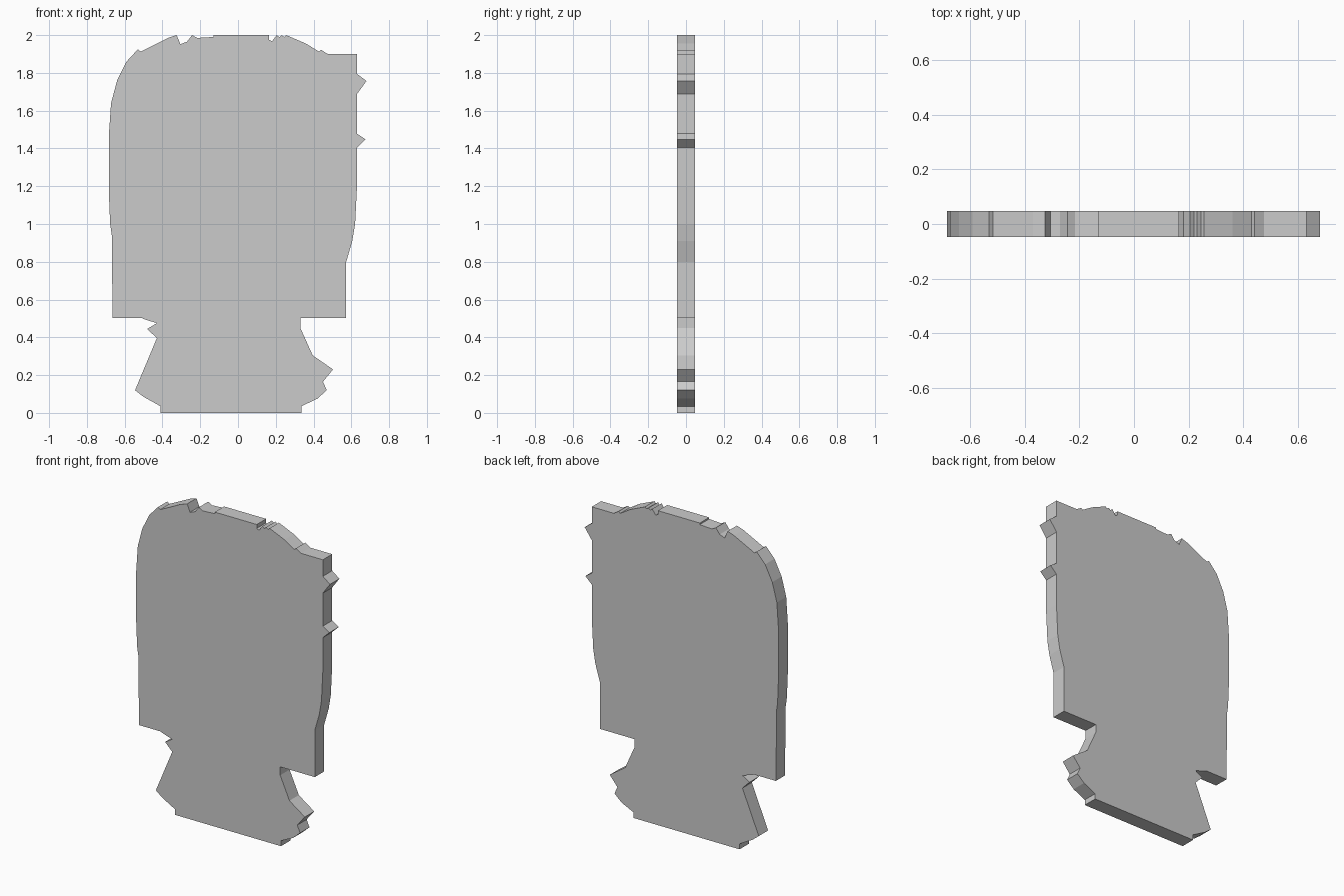
import bpy
import bmesh

HALF = 0.047  # half plate thickness

# Outline (x, z), clockwise from the bottom left
left_foot = [(-.41, 0), (-.41, .035), (-.50, .085), (-.545, .12), (-.43, .395),
             (-.48, .445), (-.43, .475), (-.50, .497), (-.51, .503)]
left_side = [(-.665, .503), (-.665, .67), (-.668, .72), (-.668, .94), (-.677, 1.0),
             (-.683, 1.15), (-.683, 1.48), (-.672, 1.64), (-.64, 1.76), (-.59, 1.86)]
crown = [(-.53, 1.925), (-.515, 1.913), (-.37, 1.985), (-.325, 2), (-.305, 1.952),
         (-.27, 1.965), (-.243, 2), (-.215, 1.985), (-.13, 1.99), (-.13, 2),
         (.165, 2), (.165, 1.975), (.18, 1.967), (.205, 2), (.22, 1.988),
         (.23, 2), (.245, 1.99), (.255, 2), (.36, 1.955), (.43, 1.912),
         (.44, 1.922), (.475, 1.9)]
right_side = [(.63, 1.9), (.63, 1.795), (.68, 1.757), (.63, 1.688), (.63, 1.478),
              (.675, 1.448), (.63, 1.405), (.63, 1.2), (.62, 1.0), (.605, .91),
              (.573, .80), (.573, .503)]
right_foot = [(.33, .503), (.33, .45), (.395, .305), (.503, .23), (.45, .165),
              (.47, .12), (.42, .075), (.335, .035), (.335, 0)]


def plate(name, outline):
    """Extrude a front-view outline through the plate thickness."""
    bm = bmesh.new()
    face = bm.faces.new([bm.verts.new((x, -HALF, z)) for x, z in outline])
    ext = bmesh.ops.extrude_face_region(bm, geom=[face], use_keep_orig=True)
    moved = [g for g in ext["geom"] if isinstance(g, bmesh.types.BMVert)]
    bmesh.ops.translate(bm, verts=moved, vec=(0, 2 * HALF, 0))
    bmesh.ops.recalc_face_normals(bm, faces=bm.faces[:])
    mesh = bpy.data.meshes.new(name)
    bm.to_mesh(mesh)
    bm.free()
    obj = bpy.data.objects.new(name, mesh)
    bpy.context.collection.objects.link(obj)
    return obj


# Flat silhouette panel
plate("silhouette_panel", left_foot + left_side + crown + right_side + right_foot)
